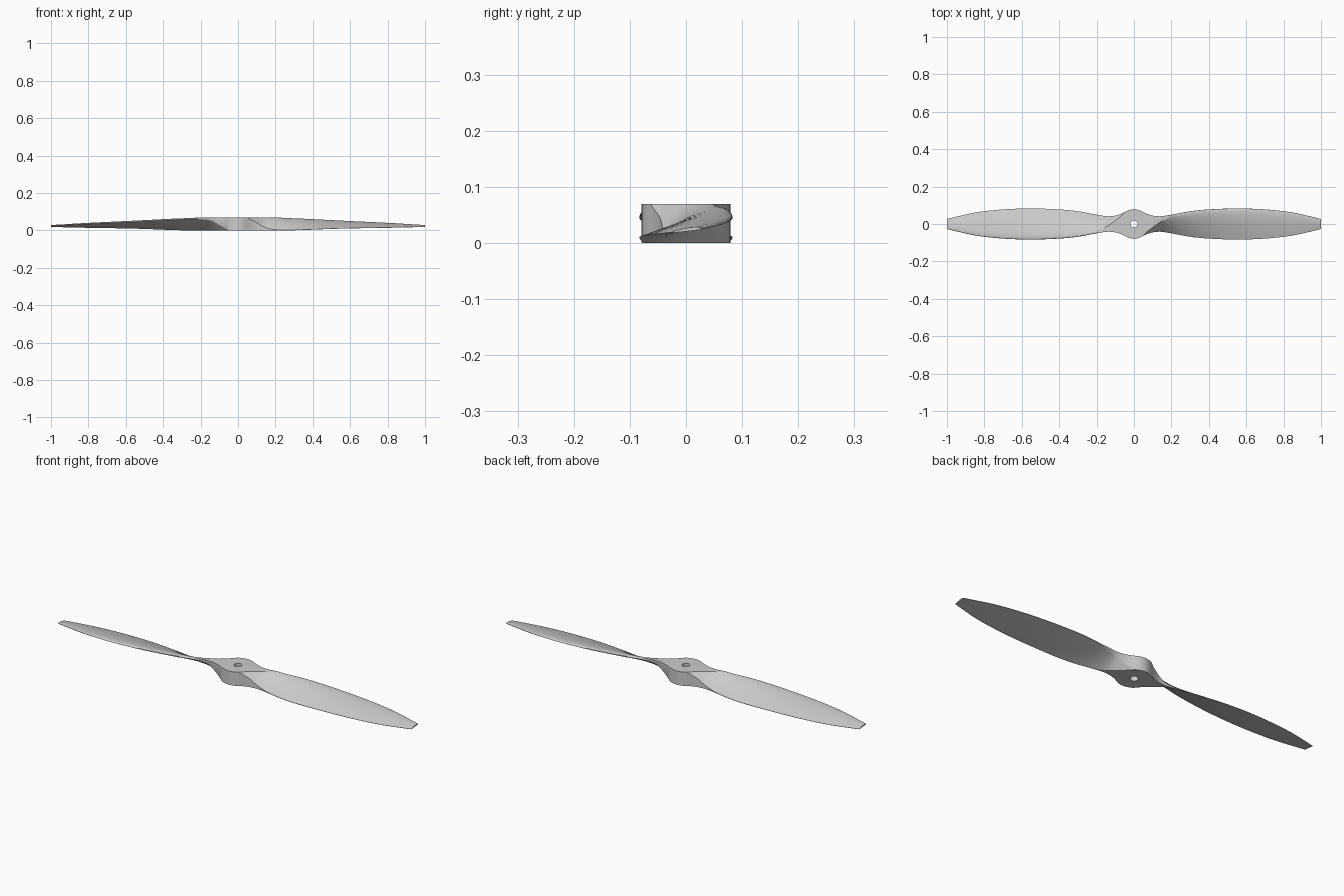
import bpy, bmesh, math
from mathutils import Vector

HEIGHT = 0.07
BORE = 0.019

if "Cube" in bpy.data.objects:
    bpy.data.objects.remove(bpy.data.objects["Cube"], do_unlink=True)

# Profiles along the span: (radius, value)
HALF_CHORD = [(0, .079), (.03, .073), (.06, .058), (.09, .047), (.12, .042), (.15, .042),
              (.2, .050), (.3, .068), (.4, .078), (.55, .083), (.7, .078), (.85, .061), (1, .027)]
SLOPE = [(0, .8), (.13, .8), (.2, .62), (.3, .42), (.55, .22), (1, .12)]
CENTRE = [(0, .035), (.13, .035), (.2, .032), (.3, .030), (.55, .028), (1, .022)]
THICKNESS = [(0, .012), (.2, .016), (.5, .015), (.75, .011), (1, .005)]
SWELL = [(0, .16), (.05, .085), (.1, .042), (.14, .015), (.2, .003), (.3, .001), (1, .0006)]


def curve(points, x):
    """Smooth interpolation through a profile."""
    slopes = []
    last = len(points) - 1
    for i in range(len(points)):
        a, b = points[max(i - 1, 0)], points[min(i + 1, last)]
        slopes.append(0 if i == 0 else (b[1] - a[1]) / (b[0] - a[0]))
    for i in range(last):
        (xa, ya), (xb, yb) = points[i], points[i + 1]
        if x <= xb:
            w = xb - xa
            t = (x - xa) / w
            s = t * t * (3 - 2 * t)
            return (ya + (yb - ya) * s + w * slopes[i] * t * (1 - t) ** 2
                    - w * slopes[i + 1] * t * t * (1 - t))
    return points[last][1]


def section(x, steps=22):
    """Closed ring: upper skin then lower skin; half a turn repeats the blade."""
    r, side = abs(x), (1 if x >= 0 else -1)
    half, swell = curve(HALF_CHORD, r), curve(SWELL, r)
    upper, lower = [], []
    for i in range(steps + 1):
        s = -math.cos(math.pi * i / steps)
        lead = s * side
        u = (1 - lead) / 2
        foil = curve(THICKNESS, r) * 2.6 * math.sqrt(max(u, 0)) * (1 - u)
        base = curve(CENTRE, r) + curve(SLOPE, r) * lead * half
        upper.append((x, s * half, base + .85 * foil + swell))
        lower.append((x, s * half, base - .15 * foil - swell))
    return upper + lower[::-1]


# Material
grey = bpy.data.materials.new("light grey")
grey.use_nodes = True
grey.diffuse_color = (.6, .6, .6, 1)
grey.node_tree.nodes["Principled BSDF"].inputs["Base Color"].default_value = (.6, .6, .6, 1)

# Twisted blades and hub lofted in one piece
span = [.008 * i for i in range(31)] + [.248 + (1 - .248) * i / 30 for i in range(31)]
stations = [-x for x in span[:0:-1]] + span
bm = bmesh.new()
rings = [[bm.verts.new(p) for p in section(x)] for x in stations]
for a, b in zip(rings, rings[1:]):
    for i in range(len(a)):
        j = (i + 1) % len(a)
        bm.faces.new((a[i], a[j], b[j], b[i]))
bm.faces.new(rings[0])
bm.faces.new(rings[-1])

# Flat hub faces cut at the top and bottom
for height, direction in ((HEIGHT, 1), (0, -1)):
    bmesh.ops.bisect_plane(bm, geom=bm.verts[:] + bm.edges[:] + bm.faces[:], dist=1e-6,
                           plane_co=Vector((0, 0, height)),
                           plane_no=Vector((0, 0, direction)), clear_outer=True)
    rim = [e for e in bm.edges if e.is_boundary]
    bmesh.ops.holes_fill(bm, edges=rim, sides=0)
bmesh.ops.recalc_face_normals(bm, faces=bm.faces[:])
mesh = bpy.data.meshes.new("propeller")
bm.to_mesh(mesh)
bm.free()
propeller = bpy.data.objects.new("propeller", mesh)
bpy.context.collection.objects.link(propeller)
mesh.materials.append(grey)

# Shaft bore
bpy.ops.mesh.primitive_cylinder_add(vertices=40, radius=BORE, depth=.3)
cutter = bpy.context.object
cutter.name = "bore_cutter"
cutter.data.materials.append(grey)
bpy.context.view_layer.objects.active = propeller
bore = propeller.modifiers.new("bore", 'BOOLEAN')
bore.operation = 'DIFFERENCE'
bore.solver = 'EXACT'
bore.object = cutter
bpy.ops.object.modifier_apply(modifier="bore")
bpy.data.objects.remove(cutter, do_unlink=True)

# Smooth skin with crisp hub edges
bpy.ops.object.select_all(action='DESELECT')
propeller.select_set(True)
bpy.context.view_layer.objects.active = propeller
bpy.ops.object.shade_smooth_by_angle(angle=math.radians(35))
